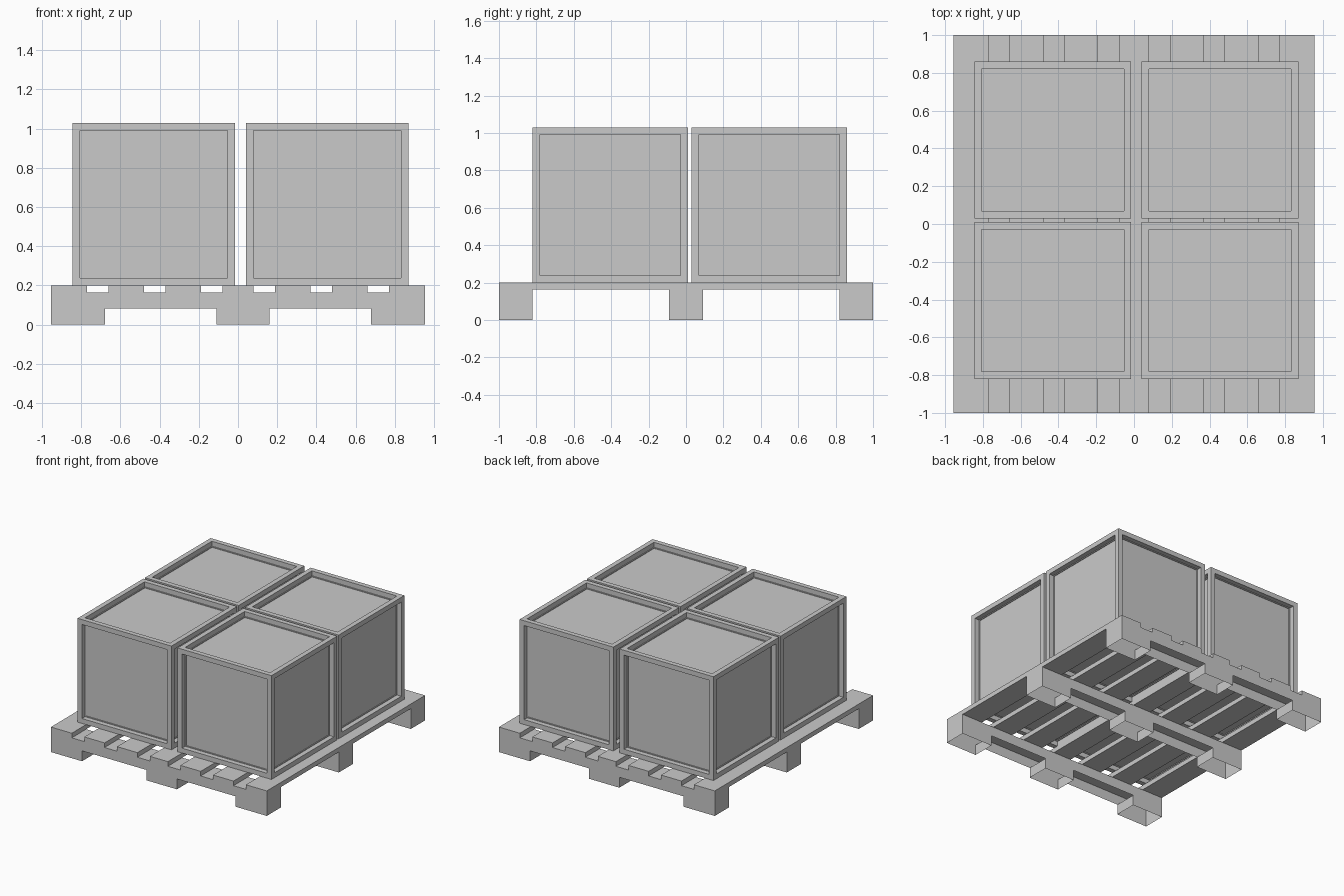
import bpy
import bmesh
from mathutils import Matrix, Vector

default = bpy.data.objects.get("Cube")
if default:
    bpy.data.objects.remove(default)

grey = bpy.data.materials.new("plain grey")
grey.use_nodes = True
color = (0.59, 0.59, 0.59, 1)
grey.diffuse_color = color
grey.node_tree.nodes["Principled BSDF"].inputs["Base Color"].default_value = color


def finish(name, bm):
    mesh = bpy.data.meshes.new(name)
    bm.to_mesh(mesh)
    bm.free()
    mesh.materials.append(grey)
    obj = bpy.data.objects.new(name, mesh)
    bpy.context.collection.objects.link(obj)


def box(name, low, high, panel=0, depth=0):
    """Box between two corners, optionally with a sunken panel on each side."""
    low, high = Vector(low), Vector(high)
    bm = bmesh.new()
    matrix = Matrix.Translation((low + high) / 2) @ Matrix.Diagonal((*(high - low), 1))
    bmesh.ops.create_cube(bm, size=1, matrix=matrix)
    if panel:
        sides = bm.faces[:]
        bm.normal_update()
        # Flat frame first, then straight walls down to the panel
        bmesh.ops.inset_individual(bm, faces=sides, thickness=panel)
        bm.normal_update()
        for side in sides:
            inward = -side.normal * depth
            result = bmesh.ops.extrude_discrete_faces(bm, faces=[side])
            bmesh.ops.translate(bm, verts=result["faces"][0].verts[:], vec=inward)
    finish(name, bm)


def runner(name, y_low, y_high):
    """Hollow beam with three feet, open underneath."""
    outline = [(-0.955, BEAM_TOP), (0.955, BEAM_TOP)]
    for left, right in reversed(FEET):
        outline += [(right, BEAM_BOTTOM), (right, 0), (left, 0), (left, BEAM_BOTTOM)]
    # The outer feet are flush with the beam ends
    outline.remove((0.955, BEAM_BOTTOM))
    outline.remove((-0.955, BEAM_BOTTOM))
    bm = bmesh.new()
    face = bm.faces.new([bm.verts.new((x, y_low, z)) for x, z in outline])
    result = bmesh.ops.extrude_face_region(bm, geom=[face])
    moved = [v for v in result["geom"] if isinstance(v, bmesh.types.BMVert)]
    bmesh.ops.translate(bm, verts=moved, vec=(0, y_high - y_low, 0))
    # Extruding a lone face keeps it as the front cap
    bmesh.ops.recalc_face_normals(bm, faces=bm.faces)
    bm.normal_update()
    undersides = [f for f in bm.faces if f.normal.z < -0.9]
    bmesh.ops.delete(bm, geom=undersides, context="FACES")
    finish(name, bm)


# Pallet runners
BEAM_TOP, BEAM_BOTTOM, DECK = 0.163, 0.083, 0.2
FEET = [(-0.955, -0.68), (-0.11, 0.16), (0.68, 0.955)]
for name, y_low, y_high in (("front", -1, -0.82), ("middle", -0.09, 0.09), ("back", 0.82, 1)):
    runner(name + "_runner", y_low, y_high)

# Deck slats
SLATS = [(-0.955, -0.77), (-0.66, -0.48), (-0.37, -0.19), (-0.08, 0.08),
         (0.19, 0.37), (0.48, 0.66), (0.77, 0.955)]
for i, (left, right) in enumerate(SLATS):
    box(f"deck_slat_{i + 1}", (left, -1, BEAM_TOP), (right, 1, DECK))

# Crates with sunken panels
SIZE = 0.83
for row, y in (("front", -0.82), ("back", 0.03)):
    for side, x in (("right", -0.845), ("left", 0.04)):
        box(f"{row}_{side}_crate", (x, y, DECK), (x + SIZE, y + SIZE, DECK + SIZE),
            panel=0.055, depth=0.045)
